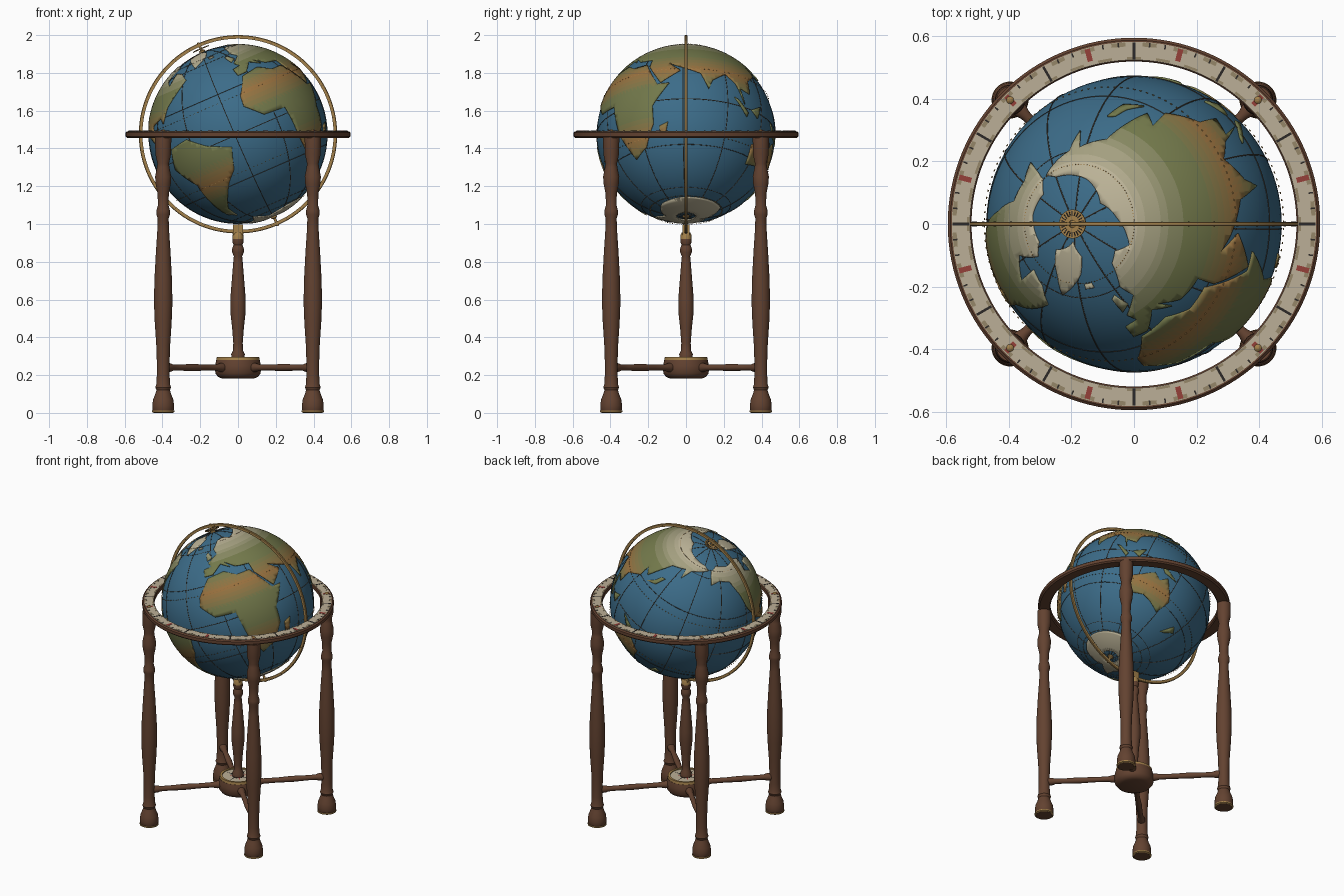
import bpy, bmesh
from math import sin, cos, pi, radians, ceil
from mathutils import Matrix, Vector, geometry

if "Cube" in bpy.data.objects:
    bpy.data.objects.remove(bpy.data.objects["Cube"])

CZ, R = 1.475, 0.472
TILT = Matrix.Translation((0, 0, CZ)) @ Matrix.Rotation(radians(-23.5), 4, 'Y')
GLOBE = TILT @ Matrix.Rotation(radians(-62), 4, 'Z')


def mat(name, *c):
    m = bpy.data.materials.new(name)
    m.diffuse_color = (*c, 1)
    m.use_nodes = True
    m.node_tree.nodes["Principled BSDF"].inputs["Base Color"].default_value = m.diffuse_color
    return m


WOOD = mat("wood", .125, .055, .03)
BRASS = mat("brass", .37, .22, .07)
SEA = mat("sea", .045, .15, .25)
DARK = mat("ink", .025, .022, .02)
LINE = mat("graticule", .06, .055, .045)
PAPER = mat("paper", .5, .43, .31)
TAN = mat("tan", .3, .24, .14)
RED = mat("red", .3, .05, .04)
GREEN, OCHRE, ICE = Vector((.17, .19, .07)), Vector((.33, .17, .05)), Vector((.5, .45, .31))
DRY = [mat("dry%d" % i, *GREEN.lerp(OCHRE, i / 5)) for i in range(6)]
COLD = [mat("cold%d" % i, *GREEN.lerp(ICE, i / 5)) for i in range(6)]


def finish(name, bm, mats, mtx=Matrix(), smooth=True):
    me = bpy.data.meshes.new(name)
    bm.to_mesh(me)
    bm.free()
    ob = bpy.data.objects.new(name, me)
    bpy.context.collection.objects.link(ob)
    for m in mats:
        me.materials.append(m)
    ob.matrix_world = mtx
    if smooth:
        bpy.context.view_layer.objects.active = ob
        bpy.ops.object.select_all(action='DESELECT')
        ob.select_set(True)
        bpy.ops.object.shade_smooth_by_angle(angle=radians(35))
    return ob


def lathe(name, prof, m, mtx=Matrix(), segs=28, closed=False):
    """Turn a (radius, height) profile about z."""
    bm = bmesh.new()
    vs = [bm.verts.new((r, 0, z)) for r, z in prof]
    es = [bm.edges.new(p) for p in zip(vs, vs[1:] + vs[:1] if closed else vs[1:])]
    bmesh.ops.spin(bm, geom=vs + es, cent=(0, 0, 0), axis=(0, 0, 1), angle=2 * pi, steps=segs)
    bmesh.ops.remove_doubles(bm, verts=bm.verts, dist=1e-5)
    bmesh.ops.recalc_face_normals(bm, faces=bm.faces)
    return finish(name, bm, [m], mtx)


def hoop(name, r, z, w, m, mtx=Matrix()):
    """Thin round wire ring."""
    return lathe(name, [(r + w * cos(a * pi / 3), z + w * sin(a * pi / 3)) for a in range(6)], m, mtx, 96, True)


def ticks(name, angles, r0, r1, width, z, h, m, mtx=Matrix()):
    """Radial blocks around z, in one mesh."""
    bm = bmesh.new()
    for a in angles:
        bmesh.ops.create_cube(bm, size=1, matrix=Matrix.Rotation(radians(a), 4, 'Z')
                              @ Matrix.Translation(((r0 + r1) / 2, 0, z))
                              @ Matrix.Diagonal((r1 - r0, width, h, 1)))
    return finish(name, bm, [m], mtx, False)


def land(name, pts):
    """Raised land patch from a (longitude, latitude) outline."""
    ring = []
    for p, q in zip(pts, pts[1:] + pts[:1]):
        p, q = Vector(p), Vector(q)
        n = max(1, ceil((q - p).length / 4))
        ring += [p.lerp(q, i / n) for i in range(n)]
    k = len(ring)
    xs, ys = [p.x for p in ring], [p.y for p in ring]
    grid = [Vector((x + .37, y + .21)) for x in range(int(min(xs)), int(max(xs)), 3)
            for y in range(int(min(ys)), int(max(ys)), 3)]
    co, _, faces, *_ = geometry.delaunay_2d_cdt(ring + grid, [(i, (i + 1) % k) for i in range(k)], [], 1, 1e-4)
    bm = bmesh.new()
    vs = []
    for c in co:
        lo, la = radians(c.x), radians(c.y)
        vs.append(bm.verts.new(Vector((cos(la) * cos(lo), cos(la) * sin(lo), sin(la))) * (R + .006)))
    for f in faces:
        face = bm.faces.new([vs[i] for i in f])
        la = abs(sum(co[i].y for i in f) / len(f))
        dry = max(0, 1 - abs(la - 23) / 13)
        cold = min(1, max(0, (la - 46) / 22))
        face.material_index = 6 + round(cold * 5) if cold > 0 else round(dry * 5)
    bmesh.ops.delete(bm, geom=[v for v in bm.verts if not v.link_faces], context='VERTS')
    ob = finish(name, bm, DRY + COLD, GLOBE)
    s = ob.modifiers.new("thickness", 'SOLIDIFY')
    s.thickness, s.offset = .009, -1


# Globe ball
bm = bmesh.new()
bmesh.ops.create_uvsphere(bm, u_segments=96, v_segments=48, radius=R)
finish("globe_sea", bm, [SEA], GLOBE)

# Continents and islands
land("africa", [(-17, 15), (-16, 22), (-6, 35), (10, 37), (20, 31), (32, 31), (43, 12), (51, 12), (40, -3),
                (40, -15), (32, -29), (20, -35), (12, -17), (9, 4), (-7, 5)])
land("eurasia", [(-9, 37), (-9, 43), (-1, 44), (-4, 48), (8, 54), (5, 60), (15, 69), (28, 71), (41, 67), (70, 73),
                 (100, 77), (140, 72), (180, 69), (189, 66), (163, 60), (157, 51), (155, 59), (137, 54), (131, 43),
                 (127, 35), (120, 39), (121, 30), (109, 21), (108, 11), (100, 13), (103, 2), (97, 16), (90, 22),
                 (80, 15), (77, 8), (72, 20), (57, 26), (49, 30), (58, 22), (45, 13), (35, 28), (35, 36), (27, 37),
                 (22, 38), (13, 45), (17, 39), (9, 44), (-1, 37)])
land("north_america", [(-166, 66), (-156, 71), (-128, 70), (-95, 72), (-82, 68), (-94, 59), (-80, 52), (-77, 62),
                       (-64, 59), (-56, 52), (-66, 44), (-76, 36), (-81, 26), (-84, 30), (-97, 27), (-96, 19),
                       (-88, 21), (-83, 10), (-78, 8), (-95, 16), (-106, 22), (-118, 34), (-125, 47), (-135, 58),
                       (-152, 59), (-164, 55)])
land("south_america", [(-77, 8), (-62, 10), (-50, 1), (-35, -6), (-40, -20), (-48, -27), (-57, -37), (-66, -46),
                       (-68, -55), (-75, -50), (-71, -20), (-81, -5)])
land("australia", [(114, -22), (122, -18), (131, -12), (137, -16), (142, -11), (153, -26), (149, -38), (138, -34),
                   (130, -32), (116, -35)])
land("greenland", [(-45, 60), (-53, 68), (-68, 77), (-35, 83), (-18, 77), (-25, 70)])
land("antarctica", [(-180, -84), (180, -84), (180, -76), (140, -67), (60, -68), (10, -70), (-40, -77), (-60, -66),
                    (-75, -73), (-130, -74), (-180, -76)])
land("british_isle", [(-5, 50), (1, 52), (-3, 58), (-6, 57)])
land("iceland", [(-23, 64), (-15, 64), (-16, 66), (-23, 66)])
land("madagascar", [(44, -24), (47, -25), (50, -15), (44, -17)])
land("japan", [(131, 32), (140, 35), (144, 43), (140, 42), (137, 37)])
land("borneo", [(109, 0), (115, -4), (118, 5)])
land("sumatra", [(95, 5), (105, -6), (106, -3), (98, 4)])
land("new_guinea", [(132, -1), (149, -9), (138, -8)])
land("new_zealand", [(167, -46), (171, -44), (178, -38), (173, -35)])

# Graticule: meridians, parallels and dotted tropics
for i in range(6):
    hoop("meridian_line", R, 0, .0025, LINE, GLOBE @ Matrix.Rotation(pi / 6 * i, 4, 'Z') @ Matrix.Rotation(pi / 2, 4, 'X'))
for la in (-60, -30, 0, 30, 60):
    a = radians(la)
    hoop("parallel_line", R * cos(a), R * sin(a), .0025 if la == 0 else .0016, LINE, GLOBE)
for la in (-66.5, -23.5, 23.5, 66.5):
    a, rr = radians(la), R + .006
    ticks("tropic_dots", range(0, 360, 3), rr * cos(a) - .0015, rr * cos(a) + .0015, .007 * cos(a),
          rr * sin(a), .003, BRASS, GLOBE)

# Brass meridian ring with degree ticks
UPRIGHT = Matrix.Translation((0, 0, CZ)) @ Matrix.Rotation(pi / 2, 4, 'X')
lathe("meridian_ring", [(.506, -.007), (.522, -.007), (.525, -.004), (.525, .004), (.522, .007), (.506, .007)],
      BRASS, UPRIGHT, 128, True)
for s in (-1, 1):
    ticks("meridian_ticks", range(0, 360, 10), .509, .517, .002, s * .007, .001, DARK, UPRIGHT)

# Pole pivots and hour dial
for s in (1, -1):
    P = TILT @ Matrix.Rotation(0 if s > 0 else pi, 4, 'X')
    lathe("pole_pivot", [(0, .46), (.016, .46), (.016, .482), (.007, .486), (.007, .528), (0, .53)], BRASS, P, 16)
lathe("hour_dial", [(.012, .49), (.046, .49), (.046, .495), (.012, .495)], BRASS, TILT, 48, True)
ticks("hour_ticks", range(0, 360, 15), .026, .041, .003, .4955, .002, DARK, TILT)

# Horizon ring with calendar scale
lathe("horizon_ring", [(.519, 1.462), (.519, 1.486), (.524, 1.491), (.587, 1.491), (.595, 1.484), (.595, 1.464),
                       (.586, 1.456), (.526, 1.456)], WOOD, segs=128, closed=True)
lathe("horizon_paper", [(.524, 1.489), (.524, 1.4925), (.582, 1.4925), (.582, 1.489)], PAPER, segs=128, closed=True)
ticks("scale_blocks", range(5, 360, 10), .567, .58, .045, 1.4925, .0015, TAN)
ticks("scale_blocks_inner", range(0, 360, 10), .526, .534, .045, 1.4925, .0015, TAN)
ticks("month_marks", range(0, 360, 30), .526, .58, .008, 1.493, .002, DARK)
ticks("season_marks", range(15, 360, 30), .538, .578, .017, 1.493, .002, RED)
ticks("day_marks", [a for a in range(0, 360, 5) if a % 15], .566, .58, .005, 1.493, .002, DARK)

# Turned legs, stretchers and brass studs
LEG = [(0, 0), (.05, 0), (.056, .012), (.058, .04), (.054, .07), (.042, .1), (.036, .12), (.042, .135), (.037, .15),
       (.034, .2), (.034, .27), (.037, .36), (.045, .48), (.049, .58), (.047, .7), (.039, .85), (.031, .97),
       (.029, 1.03), (.036, 1.05), (.036, 1.07), (.028, 1.1), (.03, 1.16), (.04, 1.21), (.043, 1.25), (.033, 1.3),
       (.031, 1.32), (.042, 1.37), (.043, 1.44), (.043, 1.46), (0, 1.46)]
ROD = [(.022, .1), (.024, .13), (.017, .16), (.016, .25), (.019, .34), (.016, .44), (.017, .49), (.023, .51),
       (.023, .545)]
for i in range(4):
    turn = Matrix.Rotation(pi / 4 + i * pi / 2, 4, 'Z')
    at = turn @ Matrix.Translation((.56, 0, 0))
    lathe("leg", LEG, WOOD, at)
    lathe("foot_band", [(.051, 0), (.059, .004), (.059, .012), (.05, .014)], BRASS, at)
    lathe("stud", [(.012, 1.49), (.012, 1.495), (.007, 1.5), (0, 1.502)], BRASS, at, 16)
    lathe("stretcher", ROD, WOOD, turn @ Matrix.Translation((0, 0, .24)) @ Matrix.Rotation(pi / 2, 4, 'Y'), 20)

# Hub with compass face
lathe("hub", [(0, .182), (.085, .182), (.105, .19), (.12, .21), (.122, .25), (.115, .28), (0, .28)], WOOD, segs=48)
lathe("hub_rim", [(.098, .28), (.098, .296), (.112, .296), (.114, .28)], BRASS, segs=48, closed=True)
lathe("compass_face", [(0, .29), (.1, .29), (.1, .28)], PAPER, segs=48)
bm = bmesh.new()
for i in range(16):
    L = (.092, .05, .07, .05)[i % 4]
    T = Matrix.Rotation(i * pi / 8, 4, 'Z')
    f = bm.faces.new([bm.verts.new(T @ Vector(p)) for p in ((.02, -.008, .2915), (L, 0, .2915), (.02, .008, .2915))])
    f.material_index = (i % 4 == 2)
finish("compass_star", bm, [DARK, RED], smooth=False)

# Centre column and brass cradle holding the ring
lathe("centre_column", [(0, .285), (.034, .285), (.036, .31), (.026, .33), (.025, .37), (.031, .45), (.041, .54),
                        (.041, .6), (.033, .7), (.025, .8), (.022, .83), (.031, .85), (.031, .87), (.024, .89),
                        (.03, .905), (.03, .92), (0, .92)], WOOD)
lathe("column_collar", [(0, .915), (.028, .915), (.028, .945), (.022, .955), (0, .955)], BRASS)
for s in (-1, 1):
    bm = bmesh.new()
    bmesh.ops.create_cube(bm, size=1, matrix=Matrix.Translation((0, s * .013, .97)) @ Matrix.Diagonal((.054, .01, .055, 1)))
    finish("cradle_cheek", bm, [BRASS], smooth=False)
